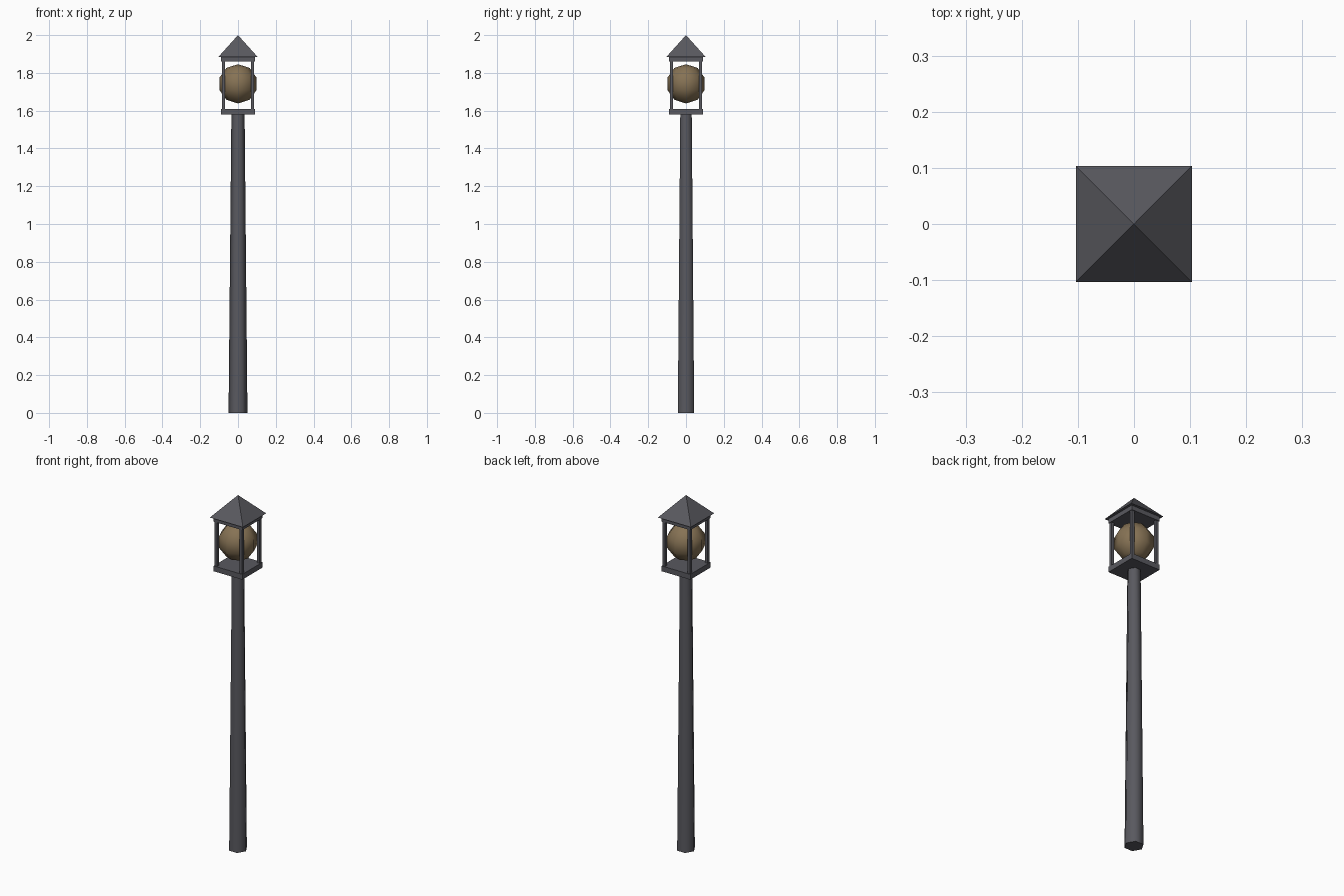
import bpy, math

if "Cube" in bpy.data.objects:
    bpy.data.objects.remove(bpy.data.objects["Cube"])


def material(name, color):
    m = bpy.data.materials.new(name)
    m.diffuse_color = (*color, 1)
    m.use_nodes = True
    m.node_tree.nodes["Principled BSDF"].inputs["Base Color"].default_value = m.diffuse_color
    return m


iron = material("dark_iron", (0.10, 0.10, 0.115))
glow = material("warm_globe", (0.24, 0.17, 0.09))


def finish(name, mat):
    ob = bpy.context.object
    ob.name = name
    ob.data.materials.append(mat)
    return ob


def box(name, x, y, z0, z1, width):
    bpy.ops.mesh.primitive_cube_add(size=1, location=(x, y, (z0 + z1) / 2))
    bpy.context.object.scale = (width, width, z1 - z0)
    bpy.ops.object.transform_apply(location=False, rotation=False)
    return finish(name, iron)


def cone(name, sides, r0, r1, z0, z1, turn):
    bpy.ops.mesh.primitive_cone_add(vertices=sides, radius1=r0, radius2=r1, depth=z1 - z0,
                                    location=(0, 0, (z0 + z1) / 2), rotation=(0, 0, turn))
    return finish(name, iron)


# Tapered six-sided pole, corners pointing to the sides
cone("pole", 6, 0.05, 0.035, 0, 1.58, math.radians(30))
bpy.ops.object.shade_smooth_by_angle(angle=math.radians(61))

# Lantern cage: floor, four corner posts, top plate
box("lantern_floor", 0, 0, 1.58, 1.61, 0.18)
for sx in (-1, 1):
    for sy in (-1, 1):
        box("corner_post", sx * 0.078, sy * 0.078, 1.61, 1.86, 0.016)
box("lantern_top_plate", 0, 0, 1.86, 1.885, 0.18)

# Pyramid roof
cone("roof", 4, 0.1035 * math.sqrt(2), 0, 1.885, 2.0, math.radians(45))

# Globe
bpy.ops.mesh.primitive_uv_sphere_add(segments=8, ring_count=5, radius=0.104, location=(0, 0, 1.742))
finish("globe", glow)
bpy.ops.object.shade_smooth()
